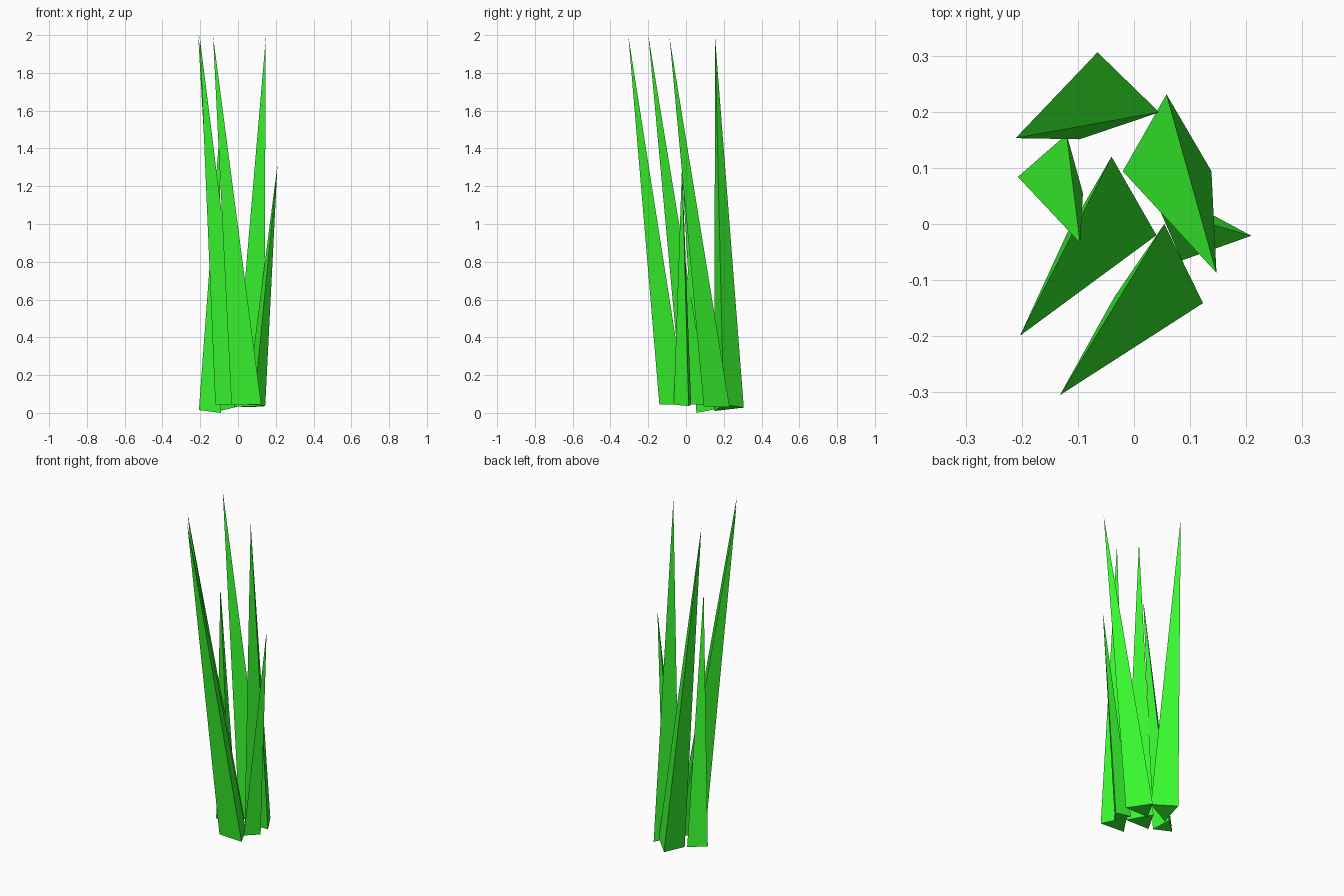
import bpy
import bmesh

green = bpy.data.materials.new("grass_green")
green.diffuse_color = (0.04, 0.95, 0.028, 1)


def blade(name, tip, base):
    """Three-sided leaning spike with a closed triangular base."""
    bm = bmesh.new()
    top = bm.verts.new(tip)
    ring = [bm.verts.new(p) for p in base]
    bm.faces.new(ring)
    for i in range(3):
        bm.faces.new((ring[i], ring[(i + 1) % 3], top))
    bmesh.ops.recalc_face_normals(bm, faces=bm.faces)
    mesh = bpy.data.meshes.new(name)
    bm.to_mesh(mesh)
    bm.free()
    mesh.materials.append(green)
    bpy.context.collection.objects.link(bpy.data.objects.new(name, mesh))


# Tall blades
blade("back_blade", (-0.211, 0.153, 2.0),
      [(-0.065, 0.306, 0.028), (0.045, 0.199, 0.045), (-0.097, 0.151, 0.01)])
blade("middle_blade", (-0.203, -0.199, 1.995),
      [(-0.04, 0.12, 0.044), (0.04, -0.02, 0.044), (-0.12, -0.018, 0.044)])
blade("front_blade", (-0.132, -0.305, 1.995),
      [(0.054, 0.0, 0.044), (0.123, -0.141, 0.044), (-0.035, -0.13, 0.044)])
blade("right_blade", (0.147, -0.087, 1.985),
      [(0.058, 0.231, 0.03), (-0.02, 0.094, 0.035), (0.138, 0.094, 0.035)])

# Short blades
blade("left_short_blade", (-0.096, -0.034, 1.51),
      [(-0.207, 0.084, 0.015), (-0.12, 0.16, 0.02), (-0.091, 0.055, 0.0)])
blade("right_short_blade", (0.209, -0.021, 1.315),
      [(0.144, 0.014, 0.036), (0.085, -0.065, 0.044), (0.045, 0.027, 0.044)])
